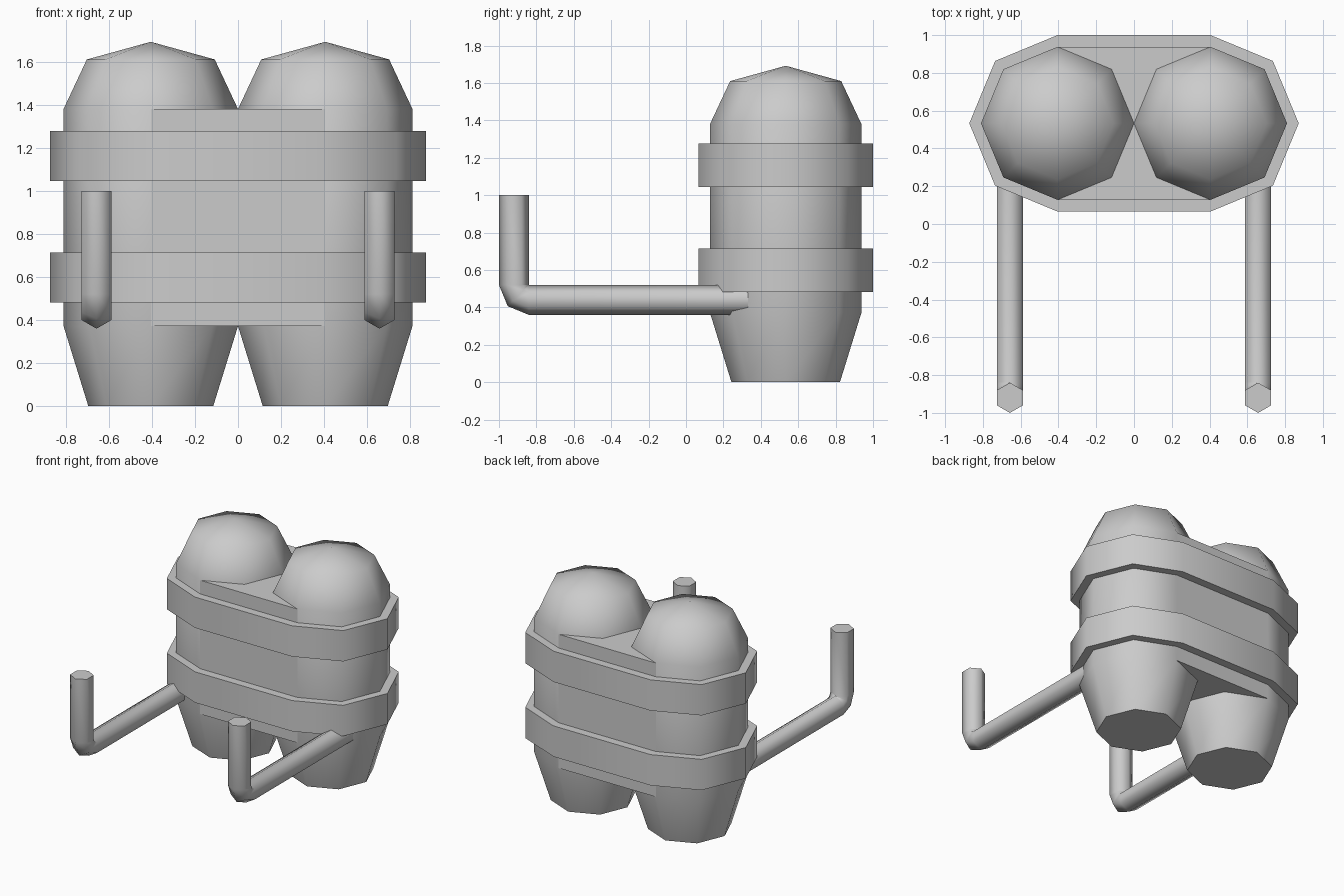
import bpy, bmesh
from math import radians, sin, cos, pi
from mathutils import Vector

if "Cube" in bpy.data.objects:
    bpy.data.objects.remove(bpy.data.objects["Cube"])

CX, CY, R = 0.405, 0.533, 0.405   # tank axis and radius


def finish(name, bm):
    bmesh.ops.recalc_face_normals(bm, faces=bm.faces)
    mesh = bpy.data.meshes.new(name)
    bm.to_mesh(mesh)
    bm.free()
    obj = bpy.data.objects.new(name, mesh)
    bpy.context.collection.objects.link(obj)
    bpy.ops.object.select_all(action='DESELECT')
    obj.select_set(True)
    bpy.context.view_layer.objects.active = obj
    bpy.ops.object.shade_smooth_by_angle(angle=radians(65))
    return obj


def skin(name, rings, tip=None):
    """Bridge equal rings of points; cap the ends, or close the last one to a tip."""
    bm = bmesh.new()
    vs = [[bm.verts.new(p) for p in ring] for ring in rings]
    n = len(vs[0])
    for a, b in zip(vs, vs[1:]):
        for i in range(n):
            j = (i + 1) % n
            bm.faces.new((a[i], a[j], b[j], b[i]))
    bm.faces.new(vs[0])
    if tip:
        t = bm.verts.new(tip)
        for i in range(n):
            bm.faces.new((vs[-1][i], vs[-1][(i + 1) % n], t))
    else:
        bm.faces.new(vs[-1])
    return finish(name, bm)


def octagon(cx, r, z):
    return [(cx + r * cos(i * pi / 4), CY + r * sin(i * pi / 4), z) for i in range(8)]


def stadium(r, z):
    right = [(CX + r * cos(i * pi / 4), CY + r * sin(i * pi / 4), z) for i in range(-2, 3)]
    return right + [(-x, 2 * CY - y, z) for x, y, z in right]


def tube_ring(x, y, z, tilt, r=0.08):
    # hexagon across a path in the YZ plane; tilt 0 = horizontal run, 90 = upright
    up = Vector((0, sin(tilt), cos(tilt)))
    c = Vector((x, y, z))
    return [c + Vector((1, 0, 0)) * r * sin(i * pi / 3) + up * r * cos(i * pi / 3)
            for i in range(6)]


for side, s in (("left", -1), ("right", 1)):
    # domed, tapered tank
    profile = [(0.29, 0), (R, 0.372), (R, 1.38), (0.297, 1.61)]
    skin(side + "_tank", [octagon(s * CX, r, z) for r, z in profile], (s * CX, CY, 1.692))

    # bent handle: horizontal run, 45 degree elbow, upright
    x = s * 0.657
    rings = [tube_ring(x, 0.45, 0.44, 0)]
    for k in range(3):
        t = k * pi / 4
        rings.append(tube_ring(x, -0.84 - 0.08 * sin(t), 0.52 - 0.08 * cos(t), t,
                               0.08))
    rings.append(tube_ring(x, -0.92, 1.0, pi / 2))
    skin(side + "_handle", rings)

# block filling the gap between the tanks
skin("centre_block", [[(-CX, CY - R, z), (CX, CY - R, z), (CX, CY + R, z), (-CX, CY + R, z)]
                      for z in (0.372, 1.38)])

# bands around both tanks
for name, z0, z1 in (("lower_band", 0.482, 0.714), ("upper_band", 1.045, 1.277)):
    skin(name, [stadium(0.467, z0), stadium(0.467, z1)])
